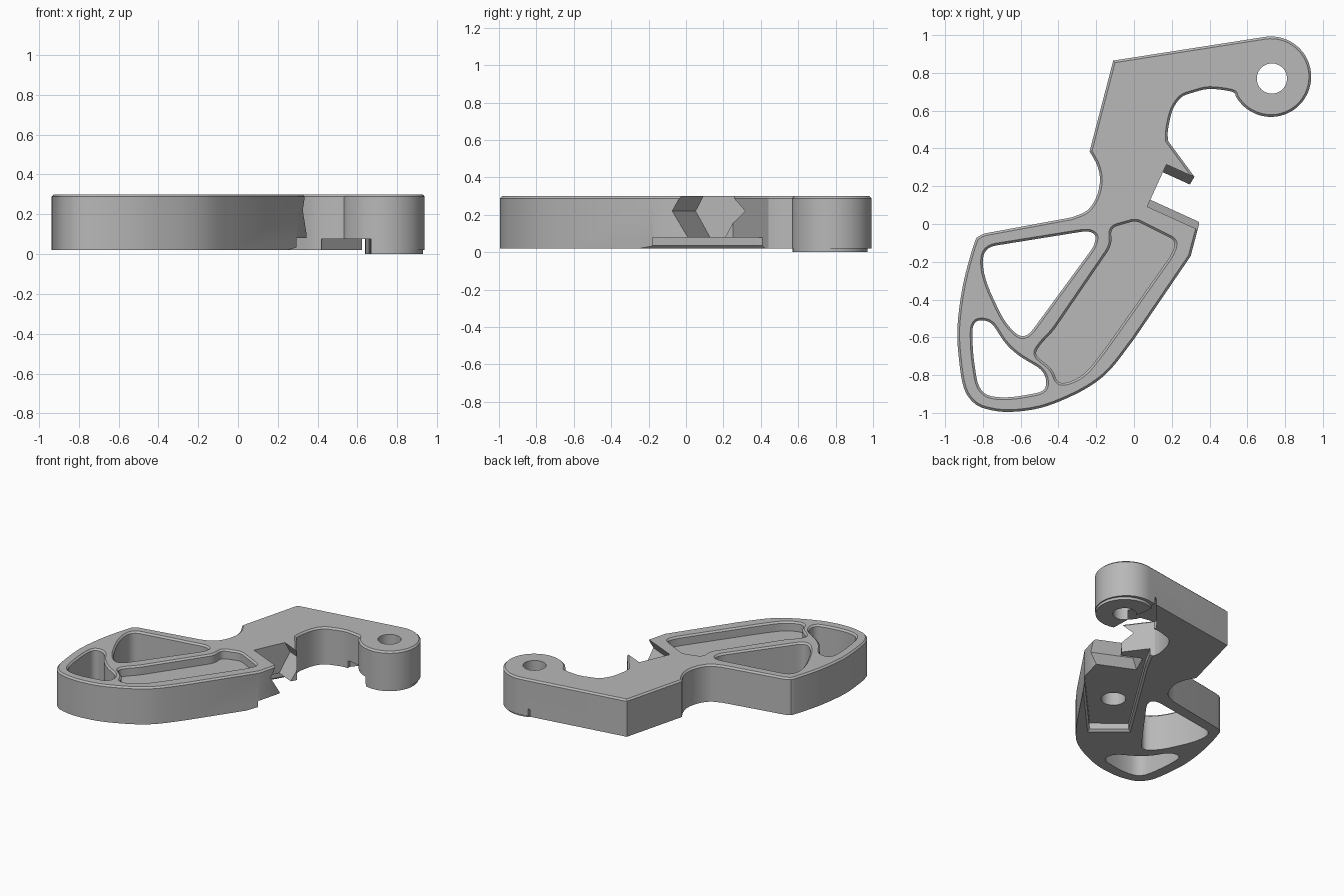
import bpy, bmesh
from math import sin, cos, radians
from mathutils import Vector

if "Cube" in bpy.data.objects:
    bpy.data.objects.remove(bpy.data.objects["Cube"])

grey = bpy.data.materials.new("plain_grey")
grey.use_nodes = True
grey.diffuse_color = (0.48, 0.48, 0.48, 1)
grey.node_tree.nodes["Principled BSDF"].inputs["Base Color"].default_value = grey.diffuse_color


def arc(cx, cy, r, a0, a1, n):
    steps = [radians(a0 + (a1 - a0) * i / n) for i in range(n + 1)]
    return [(cx + r * cos(a), cy + r * sin(a)) for a in steps]


def spline(pts, n=4):
    """Smooth curve through the points, ends included."""
    p = [Vector(q) for q in pts]
    p = [2 * p[0] - p[1]] + p + [2 * p[-1] - p[-2]]
    out = []
    for a, b, c, d in zip(p, p[1:], p[2:], p[3:]):
        for i in range(n):
            t = i / n
            out.append((2 * b + (c - a) * t + (2 * a - 5 * b + 4 * c - d) * t**2
                        + (3 * b - a - 3 * c + d) * t**3) / 2)
    return out + [p[-2]]


def rounded(pts, n=6):
    """Closed outline with each (x, y, cut) corner rounded off."""
    out = []
    for i, (x, y, cut) in enumerate(pts):
        v = Vector((x, y))
        ends = []
        for q in (pts[i - 1], pts[(i + 1) % len(pts)]):
            d = Vector(q[:2]) - v
            ends.append(v + d.normalized() * min(cut, 0.48 * d.length))
        for k in range(n + 1):
            t = k / n
            out.append(ends[0] * (1 - t)**2 + v * 2 * t * (1 - t) + ends[1] * t**2)
    return out


def inset(pts, d):
    """Move a counter-clockwise outline inwards by d."""
    out = []
    for i, v in enumerate(pts):
        e0 = (v - pts[i - 1]).normalized()
        e1 = (pts[(i + 1) % len(pts)] - v).normalized()
        n0, n1 = Vector((-e0.y, e0.x)), Vector((-e1.y, e1.x))
        out.append(v + (n0 + n1) * d / max(0.4, 1 + n0.dot(n1)))
    return out


def mesh_object(name, rings):
    """Skin closed rings of 3D points and cap both ends."""
    bm = bmesh.new()
    loops = [[bm.verts.new(p) for p in ring] for ring in rings]
    n = len(loops[0])
    for lo, hi in zip(loops, loops[1:]):
        for i in range(n):
            j = (i + 1) % n
            bm.faces.new((lo[i], lo[j], hi[j], hi[i]))
    bm.faces.new(loops[0][::-1])
    bm.faces.new(loops[-1])
    bmesh.ops.recalc_face_normals(bm, faces=bm.faces)
    me = bpy.data.meshes.new(name)
    bm.to_mesh(me)
    bm.free()
    me.materials.append(grey)
    ob = bpy.data.objects.new(name, me)
    bpy.context.collection.objects.link(ob)
    return ob


def plate(name, outline, layers):
    """Stack an outline through (height, inset) layers."""
    pts = []
    for p in map(Vector, outline):
        if not pts or (p - pts[-1]).length > 0.002:
            pts.append(p)
    if (pts[0] - pts[-1]).length < 0.002:
        pts.pop()
    if sum(a.cross(b) for a, b in zip(pts, pts[1:] + pts[:1])) < 0:
        pts.reverse()
    return mesh_object(name, [[(*p, z) for p in inset(pts, d)] for z, d in layers])


def combine(target, tool, operation="DIFFERENCE"):
    tool.hide_render = True
    m = target.modifiers.new("combine", "BOOLEAN")
    m.object, m.operation, m.solver = tool, operation, "EXACT"
    bpy.context.view_layer.objects.active = target
    bpy.ops.object.modifier_apply(modifier=m.name)
    bpy.data.objects.remove(tool)


# Main plate outline, counter-clockwise from the back corner
outline = [(-0.11, 0.865)]
outline += spline([(-0.235, 0.385), (-0.195, 0.31), (-0.18, 0.23), (-0.2, 0.14),
                   (-0.25, 0.07), (-0.33, 0.035)])
outline += spline([(-0.79, -0.05), (-0.82, -0.065), (-0.845, -0.1), (-0.905, -0.32),
                   (-0.935, -0.55), (-0.925, -0.73), (-0.9, -0.87), (-0.85, -0.945),
                   (-0.78, -0.98), (-0.66, -0.995), (-0.5, -0.975), (-0.35, -0.92),
                   (-0.22, -0.85), (-0.12, -0.765), (0, -0.61)])
outline += [(0.3, -0.17), (0.345, 0), (0.345, 0.02), (0.29, 0.2), (0.32, 0.25)]
outline += spline([(0.18, 0.44), (0.18, 0.5), (0.205, 0.605), (0.25, 0.67), (0.31, 0.695),
                   (0.4, 0.715), (0.52, 0.7), (0.54, 0.673)])
outline += arc(0.725, 0.78, 0.213, 210, 458, 40)
body = plate("clip_body", outline, [(0.02, 0), (0.288, 0), (0.3, 0.012)])

# Pivot foot, slightly lower than the plate
combine(body, plate("pivot_foot", arc(0.73, 0.77, 0.2, 0, 360, 48), [(0, 0), (0.15, 0)]), "UNION")

# Clearance step beside the pivot foot
step = [(0.42, 0.5), (0.42, 0.74), (0.622, 0.975), (0.625, 1.02), (0.637, 1.02),
        (0.64, 0.9), (0.66, 0.8), (0.67, 0.5)]
combine(body, plate("step_cutter", step, [(-0.05, 0), (0.075, 0)]))

# Pivot hole
combine(body, plate("pivot_cutter", arc(0.73, 0.77, 0.08, 0, 360, 40), [(-0.1, 0), (0.4, 0)]))

# Two open windows and the long top pocket, all with chamfered rims
window_large = [(-0.24, -0.035, 0.05), (-0.2, -0.06, 0.02), (-0.21, -0.115, 0.04),
                (-0.58, -0.62, 0.08), (-0.68, -0.53, 0.08), (-0.8, -0.28, 0.15),
                (-0.8, -0.125, 0.07)]
window_small = [(-0.76, -0.51, 0.05), (-0.855, -0.51, 0.06), (-0.855, -0.68, 0.1),
                (-0.82, -0.9, 0.09), (-0.68, -0.925, 0.1), (-0.46, -0.885, 0.06),
                (-0.47, -0.78, 0.06), (-0.66, -0.67, 0.12)]
pocket = [(-0.125, -0.02, 0.04), (0.01, 0.018, 0.03), (0.225, -0.09, 0.04),
          (0.2, -0.16, 0.04), (-0.16, -0.67, 0.1), (-0.27, -0.81, 0.1),
          (-0.4, -0.855, 0.06), (-0.43, -0.77, 0.04), (-0.53, -0.69, 0.04),
          (-0.49, -0.63, 0.04), (-0.43, -0.57, 0.04), (-0.115, -0.11, 0.05)]
for name, shape, floor in (("large", window_large, -0.1), ("small", window_small, -0.1),
                           ("pocket", pocket, 0.23)):
    combine(body, plate(name + "_cutter", rounded(shape),
                        [(floor, 0), (0.288, 0), (0.31, -0.022)]))

# Grooved jaw opening, swept along the jaw direction
along, across = Vector((0.91, -0.414)), Vector((0.414, 0.91))
profile = [(0.006, 0.31), (-0.045, 0.22), (0.04, 0.08), (0.085, 0),
           (0.145, 0), (0.2, 0.08), (0.288, 0.22), (0.24, 0.31)]
rings = []
for t in (0, 0.6):
    base = Vector((0.07, 0.092)) + along * t
    rings.append([(*(base + across * d), z) for d, z in profile])
combine(body, mesh_object("jaw_cutter", rings))

# Channel on the underside, open towards the jaw, with a blind hole in it
channel = [(-0.14, -0.64), (0.29, -0.18), (0.5, -0.18), (0.5, 0.41), (0.2, 0.41),
           (0.13, 0.28), (-0.345, -0.47)]
combine(body, plate("channel_cutter", channel, [(0, -0.035), (0.035, 0), (0.08, 0)]))
combine(body, plate("blind_cutter", arc(-0.05, -0.28, 0.085, 0, 360, 32), [(0, 0), (0.19, 0)]))

# Smooth curved walls, sharp edges kept
bpy.ops.object.select_all(action="DESELECT")
body.select_set(True)
bpy.context.view_layer.objects.active = body
bpy.ops.object.shade_smooth_by_angle(angle=radians(25))
